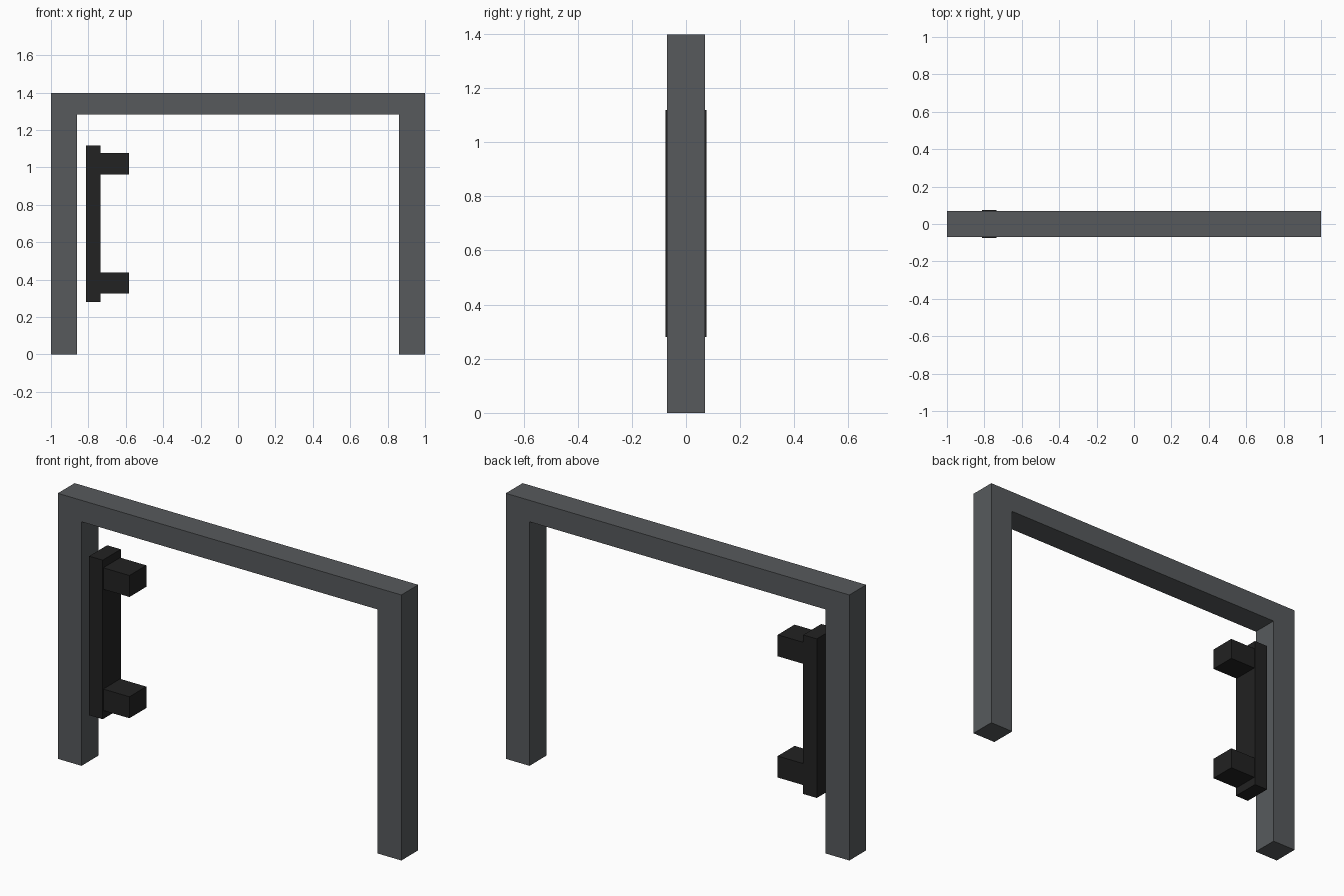
import bpy, bmesh

cube = bpy.data.objects.get("Cube")
if cube:
    bpy.data.objects.remove(cube, do_unlink=True)


def material(name, rgb):
    m = bpy.data.materials.new(name)
    m.use_nodes = True
    m.diffuse_color = (*rgb, 1)
    bsdf = next(n for n in m.node_tree.nodes if n.type == 'BSDF_PRINCIPLED')
    bsdf.inputs["Base Color"].default_value = (*rgb, 1)
    bsdf.inputs["Roughness"].default_value = 0.6
    return m


def extruded(name, outline, half_depth, mat):
    """Extrude an x-z outline symmetrically along y."""
    bm = bmesh.new()
    face = bm.faces.new([bm.verts.new((x, -half_depth, z)) for x, z in outline])
    ext = bmesh.ops.extrude_face_region(bm, geom=[face])
    verts = [v for v in ext["geom"] if isinstance(v, bmesh.types.BMVert)]
    bmesh.ops.translate(bm, verts=verts, vec=(0, 2 * half_depth, 0))
    bmesh.ops.recalc_face_normals(bm, faces=bm.faces)
    mesh = bpy.data.meshes.new(name)
    bm.to_mesh(mesh)
    bm.free()
    mesh.materials.append(mat)
    obj = bpy.data.objects.new(name, mesh)
    bpy.context.collection.objects.link(obj)
    return obj


def rect(x0, x1, z0, z1):
    return [(x0, z0), (x1, z0), (x1, z1), (x0, z1)]


grey = material("slate grey", (0.095, 0.102, 0.108))
black = material("matt black", (0.016, 0.016, 0.016))

# Door frame: two legs and the top beam as one continuous profile
W, H, INNER, UNDER = 1.0, 1.397, 0.862, 1.284
half = [(W, H), (W, 0), (INNER, 0), (INNER, UNDER)]
frame = half + [(-x, z) for x, z in reversed(half)]
extruded("frame", frame, 0.07, grey)

# Upright plate just inside the right leg
extruded("mounting_plate", rect(-0.814, -0.735, 0.281, 1.118), 0.075, black)

# Two blocks standing out from the plate
for name, z0, z1 in (("lower_block", 0.325, 0.438), ("upper_block", 0.963, 1.076)):
    extruded(name, rect(-0.735, -0.583, z0, z1), 0.07, black)
